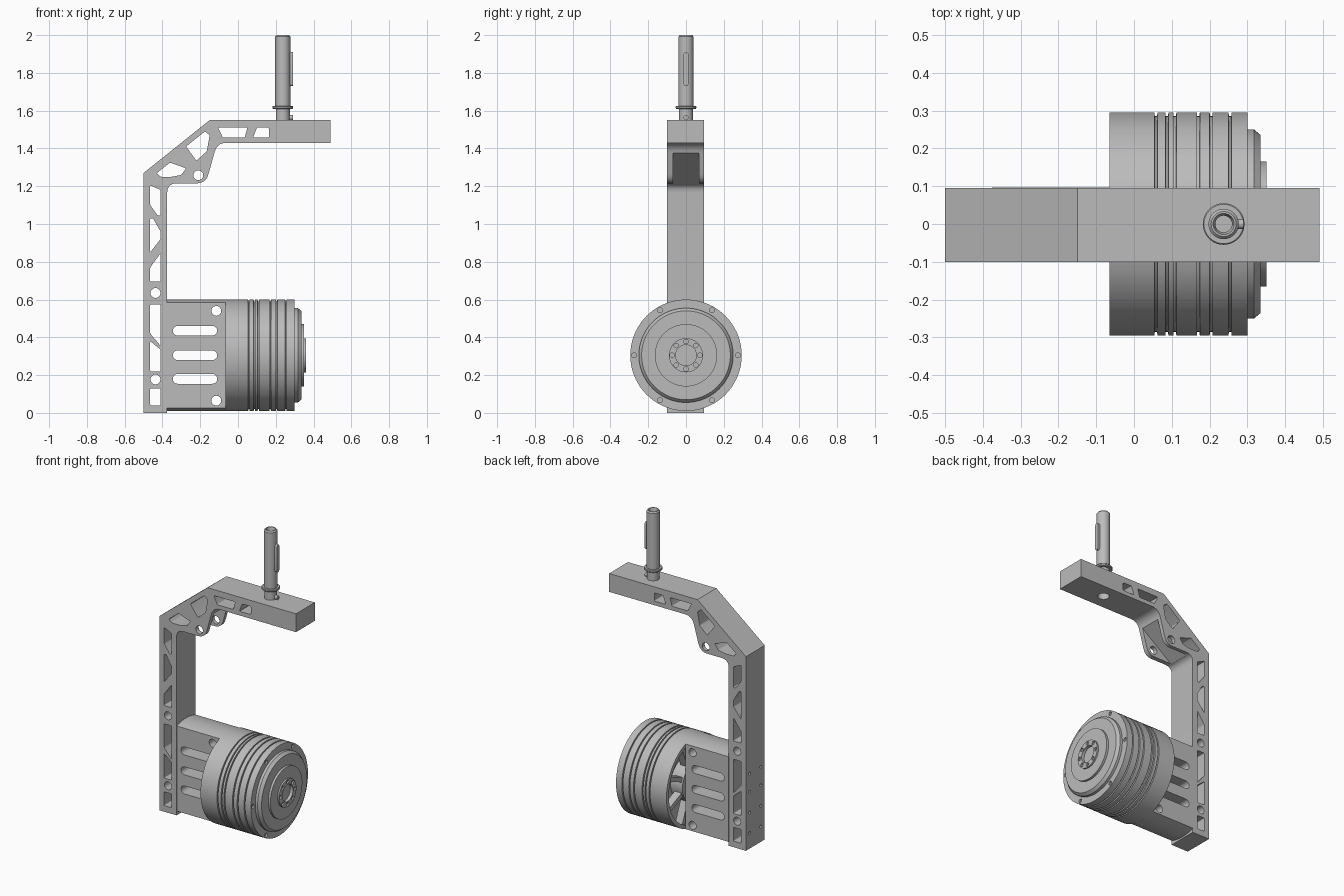
import bpy, bmesh
from math import sin, cos, pi, radians, sqrt
from mathutils import Vector, Matrix

if "Cube" in bpy.data.objects:
    bpy.data.objects.remove(bpy.data.objects["Cube"], do_unlink=True)

metal = bpy.data.materials.new("grey metal")
metal.use_nodes = True
COLOUR = (0.5, 0.5, 0.5, 1)
metal.diffuse_color = COLOUR
metal.node_tree.nodes["Principled BSDF"].inputs["Base Color"].default_value = COLOUR


def finish(name, bm):
    bmesh.ops.recalc_face_normals(bm, faces=bm.faces)
    mesh = bpy.data.meshes.new(name)
    bm.to_mesh(mesh)
    bm.free()
    mesh.materials.append(metal)
    ob = bpy.data.objects.new(name, mesh)
    bpy.context.collection.objects.link(ob)
    return ob


def rounded(points, radius=0.0):
    """Polygon with filleted corners; a point may carry its own radius."""
    pts = [Vector(p[:2]) for p in points]
    out = []
    for i, p in enumerate(pts):
        r = points[i][2] if len(points[i]) > 2 else radius
        if r == 0:
            out.append(p)
            continue
        a = p + (pts[i - 1] - p).normalized() * r
        b = p + (pts[(i + 1) % len(pts)] - p).normalized() * r
        for k in range(6):
            t = k / 5
            out.append(a * (1 - t) ** 2 + p * 2 * t * (1 - t) + b * t * t)
    return out


def prism(bm, outline, y0, y1):
    """Extrude an XZ outline along y."""
    face = bm.faces.new([bm.verts.new((p[0], y0, p[1])) for p in outline])
    new = bmesh.ops.extrude_face_region(bm, geom=[face])["geom"]
    verts = [v for v in new if isinstance(v, bmesh.types.BMVert)]
    bmesh.ops.translate(bm, verts=verts, vec=(0, y1 - y0, 0))


def disc(x, z, r, n=24):
    return [(x + r * cos(2 * pi * i / n), z + r * sin(2 * pi * i / n)) for i in range(n)]


def capsule(x0, x1, z, r):
    end = [(x1 + r * sin(pi * i / 10), z - r * cos(pi * i / 10)) for i in range(11)]
    return end + [(x0 + x1 - x, 2 * z - h) for x, h in end]


def rod(bm, x, y, z, r, depth, axis="X", n=20):
    turn = Matrix.Rotation(pi / 2, 4, "Y") if axis == "X" else Matrix()
    bmesh.ops.create_cone(bm, cap_ends=True, segments=n, radius1=r, radius2=r,
                          depth=depth, matrix=Matrix.Translation((x, y, z)) @ turn)


def lathe(bm, profile, n=72):
    """Spin (radius, height) points about z."""
    verts = [bm.verts.new((r, 0, h)) for r, h in profile]
    edges = [bm.edges.new(pair) for pair in zip(verts, verts[1:])]
    bmesh.ops.spin(bm, geom=verts + edges, axis=(0, 0, 1), cent=(0, 0, 0),
                   angle=2 * pi, steps=n)
    bmesh.ops.remove_doubles(bm, verts=bm.verts, dist=1e-5)


def cut(ob, bm):
    cutter = finish("cutter", bm)
    mod = ob.modifiers.new("cut", "BOOLEAN")
    mod.operation, mod.solver, mod.object = "DIFFERENCE", "EXACT", cutter
    bpy.context.view_layer.objects.active = ob
    bpy.ops.object.modifier_apply(modifier=mod.name)
    bpy.data.objects.remove(cutter, do_unlink=True)


def smooth(ob):
    bpy.ops.object.select_all(action="DESELECT")
    ob.select_set(True)
    bpy.context.view_layer.objects.active = ob
    bpy.ops.object.shade_smooth_by_angle(angle=radians(30))


FRONT, BACK = -0.1, 0.095
AXIS_Z, MOTOR_R = 0.305, 0.295
L, R = -0.465, -0.41      # sides of the stem windows
SHAFT_X = 0.237

# C-shaped arm with gusset
bm = bmesh.new()
prism(bm, rounded([(-.5, 0), (-.5, 1.27), (-.15, 1.55), (.49, 1.55), (.49, 1.43),
                   (-.11, 1.43, .05), (-.17, 1.215, .05), (-.375, 1.215, .05),
                   (-.375, 0)]), FRONT, BACK)
arm = finish("arm", bm)

# Hollow between the two gusset ears
bm = bmesh.new()
prism(bm, [(-.345, 1.213), (-.12, 1.38), (0, 1.38), (0, 1.1), (-.345, 1.1)], -.07, .07)
cut(arm, bm)

# Lightening windows, round holes and mounting holes
windows = [
    [(L, 1.205), (R, 1.18), (R, 1.045), (-.425, 1.045), (L, 1.1)],
    [(L, 1.03), (-.45, 1.03), (R, .96), (R, .92), (L, .85)],
    [(R, .845), (R, .695), (L, .695), (L, .77)],
    [(L, .575), (R, .575), (R, .355), (L, .42)],
    [(L, .38), (R, .335), (R, .22), (L, .22)],
    [(L, .13), (R, .13), (R, .04), (L, .04)],
    [(-.43, 1.27), (-.36, 1.325), (-.275, 1.295), (-.3, 1.26), (-.35, 1.25), (-.41, 1.25)],
    [(-.275, 1.41), (-.175, 1.49), (-.15, 1.47), (-.165, 1.385), (-.22, 1.335)],
    [(-.105, 1.51), (.05, 1.51), (.035, 1.457), (-.08, 1.457)],
    [(.1, 1.51), (.163, 1.51), (.163, 1.457), (.08, 1.457)],
]
bm = bmesh.new()
for w in windows:
    prism(bm, rounded(w, .006), -.3, .3)
for x, z in [(-.437, .635), (-.437, .177), (-.21, 1.258)]:
    prism(bm, disc(x, z, .026), -.3, .3)
rod(bm, SHAFT_X, 0, 1.43, .035, .08, "Z", 32)
cut(arm, bm)
bm = bmesh.new()
for y in (-.06, .055):
    for z in (.1, .235, .37, .49):
        rod(bm, -.5, y, z, .01, .04, n=12)
cut(arm, bm)
smooth(arm)

# Motor bracket: flat sides, top and bottom following the motor curve
bm = bmesh.new()
verts = []
for side in (1, -1):
    for i in range(13):
        y = side * (.097 - .194 * i / 12)
        verts.append(bm.verts.new((-.376, y, AXIS_Z + side * sqrt(MOTOR_R ** 2 - y * y))))
face = bm.faces.new(verts)
new = bmesh.ops.extrude_face_region(bm, geom=[face])["geom"]
bmesh.ops.translate(bm, verts=[v for v in new if isinstance(v, bmesh.types.BMVert)],
                    vec=(.311, 0, 0))
bracket = finish("motor_bracket", bm)
bm = bmesh.new()
for z in (.435, .305, .18):
    prism(bm, capsule(-.319, -.136, z, .026), -.3, .3)
for z in (.54, .065):
    prism(bm, disc(-.115, z, .026), -.3, .3)
cut(bracket, bm)
smooth(bracket)

# Motor: turned body with cooling grooves, stepped face and recessed back
profile = [(0, -.065), (.13, -.065), (.13, .02), (.27, .02), (.27, -.065), (MOTOR_R, -.065)]
for g in (.058, .087, .108, .17, .204, .254):
    profile += [(MOTOR_R, g - .004), (MOTOR_R - .01, g - .003),
                (MOTOR_R - .01, g + .003), (MOTOR_R, g + .004)]
profile += [(MOTOR_R, .3), (.25, .3), (.25, .317), (.235, .335), (.165, .335),
            (.165, .35), (.09, .35), (.09, .36), (0, .36)]
bm = bmesh.new()
lathe(bm, profile)
bmesh.ops.transform(bm, verts=bm.verts, matrix=Matrix.Translation((0, 0, AXIS_Z))
                    @ Matrix.Rotation(pi / 2, 4, "Y"))
motor = finish("motor", bm)
bm = bmesh.new()
rod(bm, .36, 0, AXIS_Z, .055, .04, n=32)
for count, ring, x, r in [(6, .275, .3, .013), (8, .073, .36, .012)]:
    for i in range(count):
        a = 2 * pi * i / count
        rod(bm, x, ring * cos(a), AXIS_Z + ring * sin(a), r, .02, n=16)
cut(motor, bm)
smooth(motor)

# Spokes across the recessed motor back
bm = bmesh.new()
for i in range(8):
    turn = Matrix.Rotation(2 * pi * (i + .5) / 8, 4, "X")
    bmesh.ops.create_cube(bm, size=1, matrix=Matrix.Translation((-.03, 0, AXIS_Z)) @ turn
                          @ Matrix.Translation((0, .2, 0)) @ Matrix.Diagonal((.05, .16, .03, 1)))
finish("motor_spokes", bm)

# Hollow shaft with collar
bm = bmesh.new()
lathe(bm, [(0, 1.47), (.037, 1.47), (.037, 1.61), (.052, 1.61), (.055, 1.614), (.055, 1.622),
           (.052, 1.626), (.04, 1.626), (.04, 1.992), (.033, 2), (.028, 2), (.022, 1.98),
           (.022, 1.9), (0, 1.9)], 40)
bmesh.ops.translate(bm, verts=bm.verts, vec=(SHAFT_X, 0, 0))
smooth(finish("shaft", bm))

# Round-ended key and locking pin on the shaft
bm = bmesh.new()
prism(bm, capsule(1.743, 1.897, 0, .013), .03, .053)
bmesh.ops.transform(bm, verts=bm.verts, matrix=Matrix(
    ((0, 1, 0, SHAFT_X), (0, 0, 1, 0), (1, 0, 0, 0), (0, 0, 0, 1))))
smooth(finish("shaft_key", bm))
bm = bmesh.new()
rod(bm, SHAFT_X + .03, 0, 1.563, .013, .046)
smooth(finish("locking_pin", bm))
